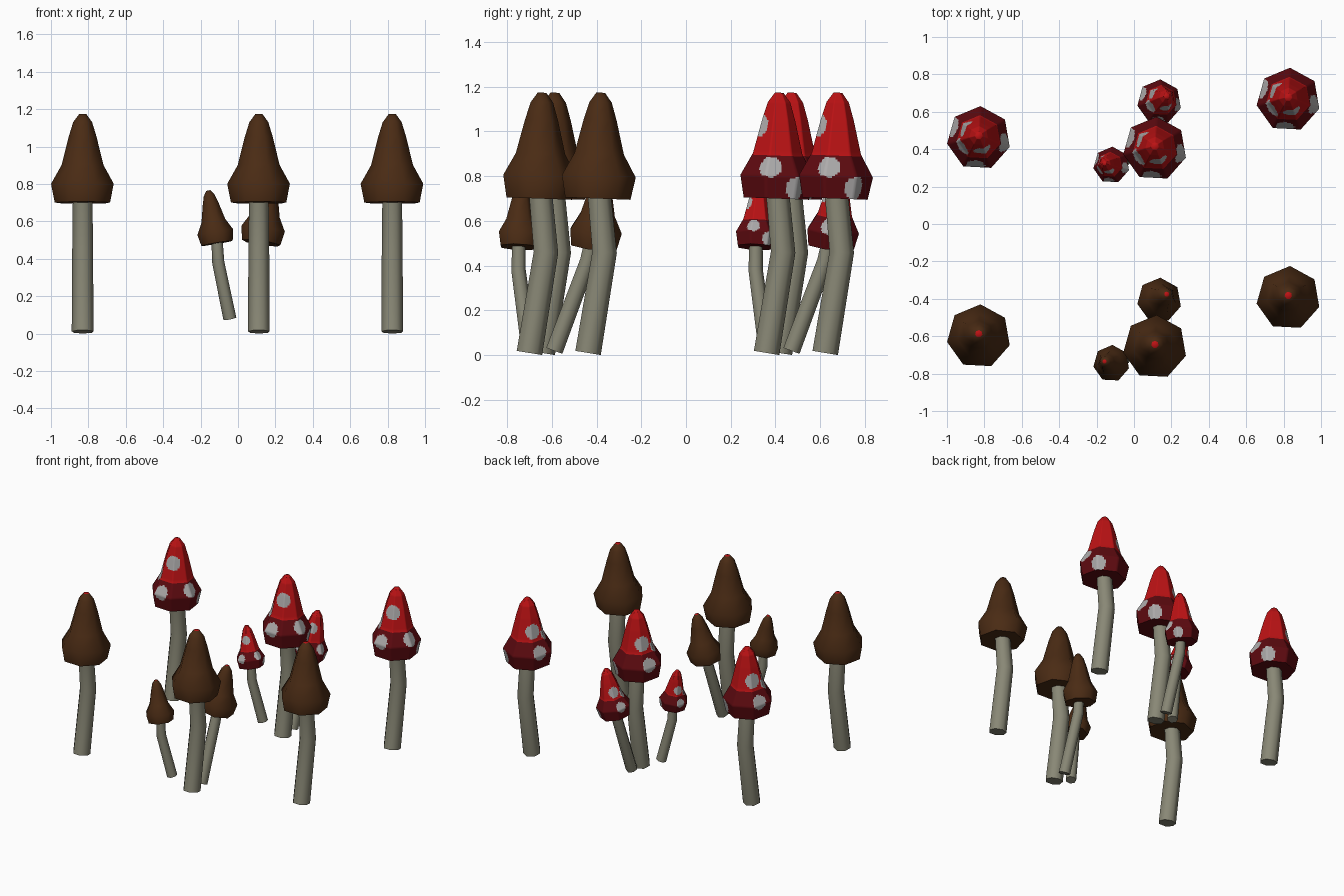
import bpy, bmesh, math
from mathutils import Vector

if "Cube" in bpy.data.objects:
    bpy.data.objects.remove(bpy.data.objects["Cube"])

SIDES = 7
UP = Vector((0, 0, 1))


def material(name, rgb):
    m = bpy.data.materials.new(name)
    m.diffuse_color = (*rgb, 1)
    m.use_nodes = True
    m.node_tree.nodes["Principled BSDF"].inputs["Base Color"].default_value = m.diffuse_color
    return m


BROWN = material("brown", (0.068, 0.024, 0.007))
RED = material("bright_red", (0.50, 0.006, 0.007))
DARK = material("dark_red", (0.11, 0.003, 0.005))
WHITE = material("spot_white", (0.42, 0.41, 0.41))
STEM = material("stem_grey", (0.25, 0.245, 0.18))

# Cap outline: radius and height above the rim, for a full-size cap
PROFILE = [(0.152, 0.0), (0.172, 0.10), (0.115, 0.20), (0.077, 0.35),
           (0.052, 0.43), (0.020, 0.473)]
# Spots: azimuth in degrees and height above the rim
SPOTS = [(-74, 0.32), (-97, 0.12), (-11, 0.14), (38, 0.05),
         (147, 0.26), (157, 0.12), (-150, 0.22)]


def ring(radius, z, dense=1):
    """Seven-sided ring with straight sides cut into dense pieces."""
    corners = [Vector((radius * math.cos(a), radius * math.sin(a), z))
               for a in (math.radians(87 + 360 * i / SIDES) for i in range(SIDES))]
    return [corners[i].lerp(corners[(i + 1) % SIDES], k / dense)
            for i in range(SIDES) for k in range(dense)]


def loft(name, rings, mats, pick, place):
    """Skin rings; pick(face) gives the material slot, place moves points."""
    bm = bmesh.new()
    rows = [[bm.verts.new(p) for p in r] for r in rings]
    n = len(rows[0])
    for a, b in zip(rows, rows[1:]):
        for i in range(n):
            j = (i + 1) % n
            bm.faces.new((a[i], a[j], b[j], b[i]))
    bm.faces.new(rows[0][::-1])
    bm.faces.new(rows[-1])
    bm.normal_update()
    for f in bm.faces:
        f.smooth = True
        f.material_index = pick(f)
    for v in bm.verts:
        v.co = place(v.co)
    me = bpy.data.meshes.new(name)
    bm.to_mesh(me)
    bm.free()
    for m in mats:
        me.materials.append(m)
    me.set_sharp_from_angle(angle=math.radians(60))
    ob = bpy.data.objects.new(name, me)
    bpy.context.collection.objects.link(ob)


def outline_radius(z):
    for (r0, z0), (r1, z1) in zip(PROFILE, PROFILE[1:]):
        if z <= z1:
            return r0 + (r1 - r0) * (z - z0) / (z1 - z0)
    return PROFILE[-1][0]


SPOT_POINTS = []
for az, z in SPOTS:
    r = outline_radius(z) * 0.95
    SPOT_POINTS.append(Vector((r * math.cos(math.radians(az)),
                               r * math.sin(math.radians(az)), z)))


def pick_red(f):
    c = f.calc_center_median()
    if f.normal.z < -0.8:
        return 1
    if any((c - s).length < 0.052 for s in SPOT_POINTS):
        return 2
    return 0 if c.z > 0.19 else 1


def pick_brown(f):
    return 1 if f.normal.z > 0.9 else 0


def stem(name, path, r0, r1):
    path = [Vector(p) for p in path]
    rings = []
    for i, p in enumerate(path):
        d = path[min(i + 1, len(path) - 1)] - path[max(i - 1, 0)]
        q = UP.rotation_difference(d)
        r = r0 + (r1 - r0) * i / (len(path) - 1)
        rings.append([p + q @ v for v in ring(r, 0)])
    loft(name, rings, [STEM], lambda f: 0, lambda p: p)


def cap(name, rim, apex, scale, spotted):
    rim, axis = Vector(rim), Vector(apex) - Vector(rim)
    q = UP.rotation_difference(axis)
    stretch = axis.length / PROFILE[-1][1]

    def place(p):
        return rim + q @ Vector((p.x * scale, p.y * scale, p.z * stretch))

    if not spotted:
        loft(name, [ring(r, z) for r, z in PROFILE], [BROWN, RED], pick_brown, place)
        return
    # Finely cut flat sides so the painted spots have round edges
    rings = []
    for (r0, z0), (r1, z1) in zip(PROFILE, PROFILE[1:]):
        cuts = 12
        rings += [ring(r0 + (r1 - r0) * k / cuts, z0 + (z1 - z0) * k / cuts, 12)
                  for k in range(cuts)]
    rings.append(ring(*PROFILE[-1], 12))
    loft(name, rings, [RED, DARK, WHITE], pick_red, place)


# Two matching rows: brown in front, spotted red behind
for row, dy, spotted in (("brown", 0.0, False), ("red", 1.06, True)):
    # Tall mushrooms
    for i, (x, y) in enumerate([(-0.83, -0.593), (0.112, -0.65), (0.825, -0.388)], 1):
        y += dy
        stem(f"{row}_tall_stem_{i}",
             [(x, y - 0.052, 0.01), (x, y + 0.022, 0.46), (x, y - 0.002, 0.72)],
             0.060, 0.054)
        cap(f"{row}_tall_cap_{i}", (x, y - 0.012, 0.70), (x, y + 0.006, 1.173), 1.0, spotted)
    # Small mushroom leaning away behind the middle one
    stem(f"{row}_small_back_stem",
         [(0.115, -0.59 + dy, 0.02), (0.12, -0.44 + dy, 0.42), (0.13, -0.42 + dy, 0.52)],
         0.040, 0.034)
    cap(f"{row}_small_back_cap", (0.125, -0.415 + dy, 0.485), (0.175, -0.375 + dy, 0.825),
        0.70, spotted)
    # Small mushroom leaning to the left
    stem(f"{row}_small_left_stem",
         [(-0.043, -0.71 + dy, 0.08), (-0.105, -0.75 + dy, 0.38), (-0.112, -0.748 + dy, 0.50)],
         0.036, 0.031)
    cap(f"{row}_small_left_cap", (-0.111, -0.748 + dy, 0.483), (-0.158, -0.735 + dy, 0.765),
        0.575, spotted)
